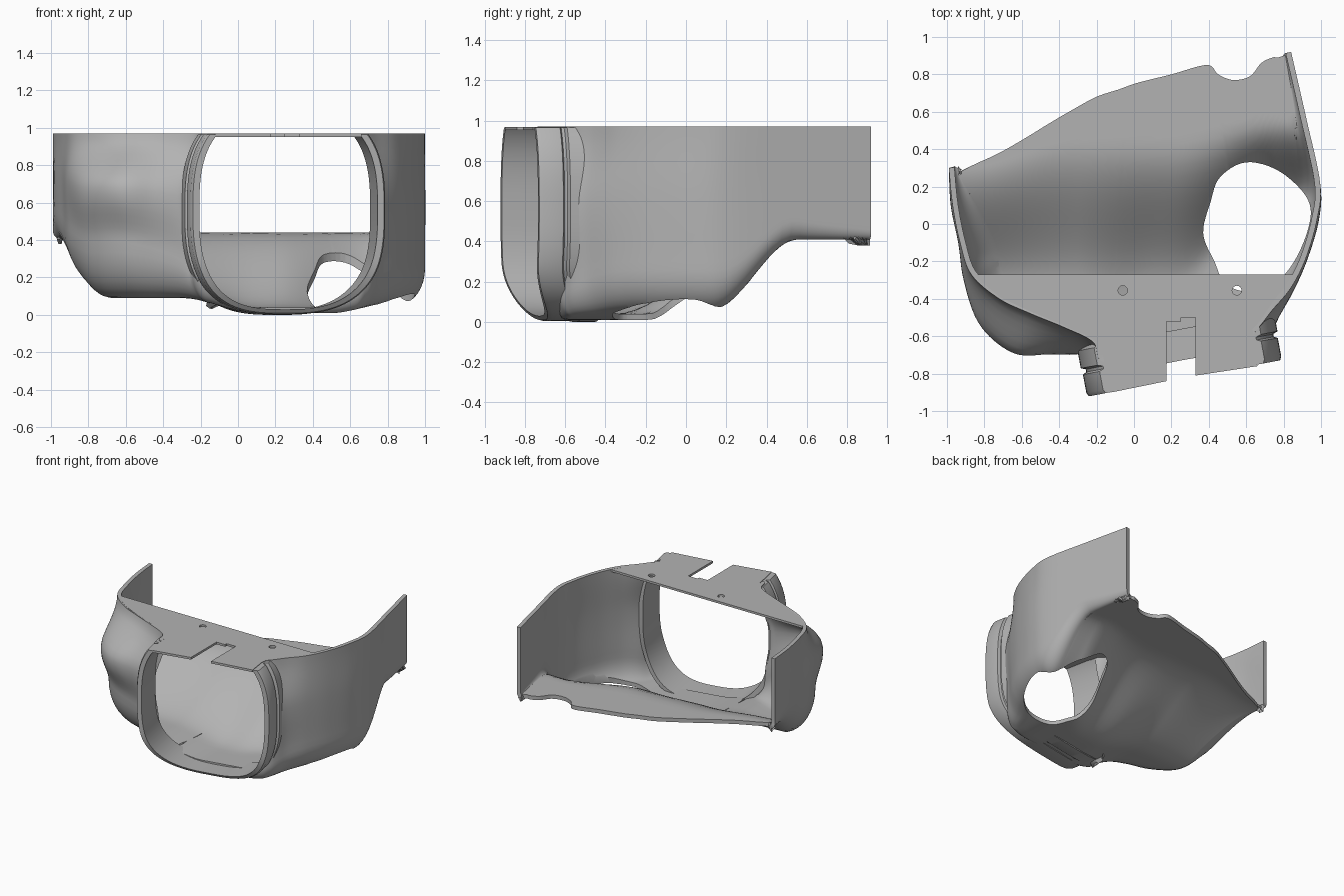
import bpy
import bmesh
import math
from mathutils import Vector

cube = bpy.data.objects.get("Cube")
if cube:
    bpy.data.objects.remove(cube)

grey = bpy.data.materials.new("plain_grey")
grey.use_nodes = True
COLOUR = (0.45, 0.45, 0.45, 1)
grey.diffuse_color = COLOUR
grey.node_tree.nodes["Principled BSDF"].inputs["Base Color"].default_value = COLOUR

TOP = 0.97
ACROSS = Vector((0.983, 0.185, 0))     # along the front opening
INTO = Vector((-0.185, 0.983, 0))      # from the front opening inwards
CENTRE = Vector((0.27, -0.825, 0.56))  # middle of the front opening


def make_object(name, verts, faces):
    mesh = bpy.data.meshes.new(name)
    mesh.from_pydata(verts, [], faces)
    obj = bpy.data.objects.new(name, mesh)
    bpy.context.collection.objects.link(obj)
    mesh.materials.append(grey)
    return obj


def fix_normals(obj):
    bm = bmesh.new()
    bm.from_mesh(obj.data)
    bmesh.ops.recalc_face_normals(bm, faces=bm.faces)
    bm.to_mesh(obj.data)
    bm.free()


def activate(obj):
    bpy.ops.object.select_all(action='DESELECT')
    obj.select_set(True)
    bpy.context.view_layer.objects.active = obj


def prism(name, outline, low, high):
    n = len(outline)
    verts = [(x, y, z) for z in (low, high) for x, y in outline]
    faces = [tuple(range(n)), tuple(range(n, 2 * n))]
    faces += [(i, (i + 1) % n, (i + 1) % n + n, i + n) for i in range(n)]
    obj = make_object(name, verts, faces)
    fix_normals(obj)
    return obj


def cut(obj, cutter):
    cutter.hide_render = True
    mod = obj.modifiers.new("cut", 'BOOLEAN')
    mod.object = cutter
    mod.operation = 'DIFFERENCE'
    mod.solver = 'EXACT'
    activate(obj)
    bpy.ops.object.modifier_apply(modifier=mod.name)
    bpy.data.objects.remove(cutter)


def smooth(obj, degrees=35):
    activate(obj)
    bpy.ops.object.shade_smooth_by_angle(angle=math.radians(degrees))


def step(a, b, v):
    t = min(1, max(0, (v - a) / (b - a)))
    return t * t * (3 - 2 * t)


def spline(points, count, closed=False):
    """Smooth curve through tuples of any length."""
    n = len(points)
    pick = (lambda i: points[i % n]) if closed else (lambda i: points[max(0, min(n - 1, i))])
    out = []
    for i in range(n if closed else n - 1):
        for k in range(count):
            t = k / count
            out.append(tuple(
                b + 0.5 * t * (c - a + t * (2 * a - 5 * b + 4 * c - d + t * (3 * (b - c) + d - a)))
                for a, b, c, d in zip(pick(i - 1), pick(i), pick(i + 1), pick(i + 2))))
    if not closed:
        out.append(points[-1])
    return out


def floor_height(x, y):
    base = 0.09 - 0.08 * step(-0.3, 0.1, x) + 0.05 * step(0.5, 0.8, x)
    right = step(0.2, 0.75, x)
    start = -0.35 + 0.48 * right
    end = 0.3 + 0.13 * step(-0.9, -0.3, x) + 0.12 * right
    return base + (0.41 - base) * step(start, end, y)


def oval(r, depth, steps, full=False, recede=True):
    """Rounded front opening, grown by r, cut off level at the top."""
    a, b, p = 0.485 + r, 0.53 + 0.6 * r, 2.8
    lift = math.pi / 2 if full else math.asin(((TOP - 0.005 - CENTRE.z) / b) ** (p / 2))
    span = math.pi + 2 * lift
    pts = []
    for i in range(steps + 1):
        t = lift - span * i / steps
        u = a * math.copysign(abs(math.cos(t)) ** (2 / p), math.cos(t))
        w = b * math.copysign(abs(math.sin(t)) ** (2 / p), math.sin(t))
        back = 0.12 * max(0, (0.3 - CENTRE.z - w) / 0.3) ** 2 if recede else 0
        pts.append(CENTRE + ACROSS * u + INTO * (depth + back) + Vector((0, 0, w)))
    return pts


# Shell: rim x, rim y, bulge, corner width, back edge x, back edge y
STATIONS = [
    (-0.99, 0.30, 0, 0.03, -0.95, 0.27), (-0.97, 0.10, 0.01, 0.13, -0.85, 0.32),
    (-0.93, -0.10, 0.01, 0.18, -0.72, 0.38), (-0.87, -0.27, 0.05, 0.2, -0.58, 0.46),
    (-0.72, -0.40, 0.18, 0.2, -0.45, 0.54), (-0.55, -0.48, 0.23, 0.2, -0.33, 0.61),
    (-0.38, -0.55, 0.16, 0.17, -0.20, 0.68), (-0.22, -0.63, 0.09, 0.12, -0.08, 0.72),
    (-0.15, -0.74, 0.04, 0.08, 0.02, 0.755), (0.20, -0.68, 0, 0.06, 0.20, 0.80),
    (0.58, -0.62, 0.02, 0.06, 0.39, 0.85), (0.66, -0.56, 0.07, 0.09, 0.45, 0.80),
    (0.74, -0.46, 0.05, 0.12, 0.53, 0.77), (0.84, -0.34, 0.02, 0.13, 0.62, 0.79),
    (0.92, -0.18, 0.01, 0.13, 0.68, 0.86), (0.98, 0.03, 0.01, 0.13, 0.74, 0.89),
    (0.995, 0.22, 0, 0.12, 0.77, 0.89), (0.92, 0.57, 0, 0.06, 0.80, 0.9),
    (0.84, 0.92, 0, 0.03, 0.82, 0.9)]
columns = spline(STATIONS, 8)
verts = []
for i, (x, y, bulge, width, bx, by) in enumerate(columns):
    before, after = columns[max(0, i - 3)], columns[min(len(columns) - 1, i + 3)]
    tangent = Vector((after[0] - before[0], after[1] - before[1])).normalized()
    out = Vector((tangent.y, -tangent.x))
    rim, back = Vector((x, y)), Vector((bx, by))
    foot = rim + out * bulge * 0.65
    inner = foot - out * width
    level, tall = floor_height(*inner), width * 1.5
    column = []
    for k in range(16):
        t = k / 16
        swell = bulge * step(0, 0.5, t) * (1 - 0.35 * step(0.55, 1, t))
        column.append((*(rim + out * swell), TOP + (level + tall - TOP) * t))
    for k in range(9):
        a = math.pi / 2 * k / 8
        column.append((*(foot - out * width * (1 - math.cos(a))), level + tall * (1 - math.sin(a))))
    for k in range(1, 27):
        p = inner.lerp(back, k / 26)
        column.append((*p, floor_height(*p)))
    rows = len(column)
    verts += column
faces = [(i * rows + j, i * rows + j + 1, (i + 1) * rows + j + 1, (i + 1) * rows + j)
         for i in range(len(columns) - 1) for j in range(rows - 1)]
shell = make_object("shell", verts, faces)
solid = shell.modifiers.new("thickness", 'SOLIDIFY')
solid.thickness = 0.03
solid.offset = -1
activate(shell)
bpy.ops.object.modifier_apply(modifier=solid.name)

# Front opening cut through the shell
loops = [oval(0.02, d, 72, True, False)[:-1] for d in (-0.3, 0.26)]
n = len(loops[0])
cutter = make_object("opening_cutter", loops[0] + loops[1],
                     [tuple(range(n)), tuple(range(n, 2 * n))]
                     + [(i, (i + 1) % n, (i + 1) % n + n, i + n) for i in range(n)])
fix_normals(cutter)
cut(shell, cutter)

# Rounded hole in the floor beside the left wall
hole = [(0.37, -0.05), (0.41, 0.12), (0.46, 0.25), (0.6, 0.33), (0.78, 0.28), (0.93, 0.13),
        (0.93, -0.03), (0.83, -0.24), (0.68, -0.36), (0.5, -0.33), (0.43, -0.2)]
cut(shell, prism("hole_cutter", spline(hole, 6, True), -0.5, 0.6))
smooth(shell)

# Grooved ring around the front opening
SECTION = [(0, 0), (0.035, 0), (0.045, 0.02), (0.045, 0.12), (0.025, 0.13), (0.025, 0.145),
           (0.05, 0.155), (0.05, 0.25), (0.01, 0.27)]
STEPS = 96
m = len(SECTION)
ring_verts = [p for r, d in SECTION for p in oval(r, d, STEPS)]
row = STEPS + 1
ring_faces = [(s * row + i, s * row + i + 1, (s + 1) % m * row + i + 1, (s + 1) % m * row + i)
              for s in range(m) for i in range(STEPS)]
ring_faces += [tuple(s * row + e for s in range(m)) for e in (0, STEPS)]
ring = make_object("opening_ring", ring_verts, ring_faces)
fix_normals(ring)
smooth(ring)

# Flat top plate with a stepped notch and two screw holes
plate = prism("top_plate", [
    (-0.86, -0.27), (0.86, -0.27), (0.82, -0.35), (0.73, -0.46), (0.65, -0.55), (0.64, -0.62),
    (0.66, -0.76), (0.33, -0.81), (0.33, -0.5), (0.25, -0.5), (0.25, -0.52), (0.175, -0.52),
    (0.175, -0.84), (-0.12, -0.9), (-0.16, -0.7), (-0.23, -0.62), (-0.38, -0.54),
    (-0.55, -0.47), (-0.72, -0.39)], 0.952, TOP - 0.001)
for x in (-0.06, 0.55):
    circle = [(x + 0.025 * math.cos(k * math.pi / 12), -0.355 + 0.025 * math.sin(k * math.pi / 12))
              for k in range(24)]
    cut(plate, prism("screw_cutter", circle, 0.9, 1.1))
